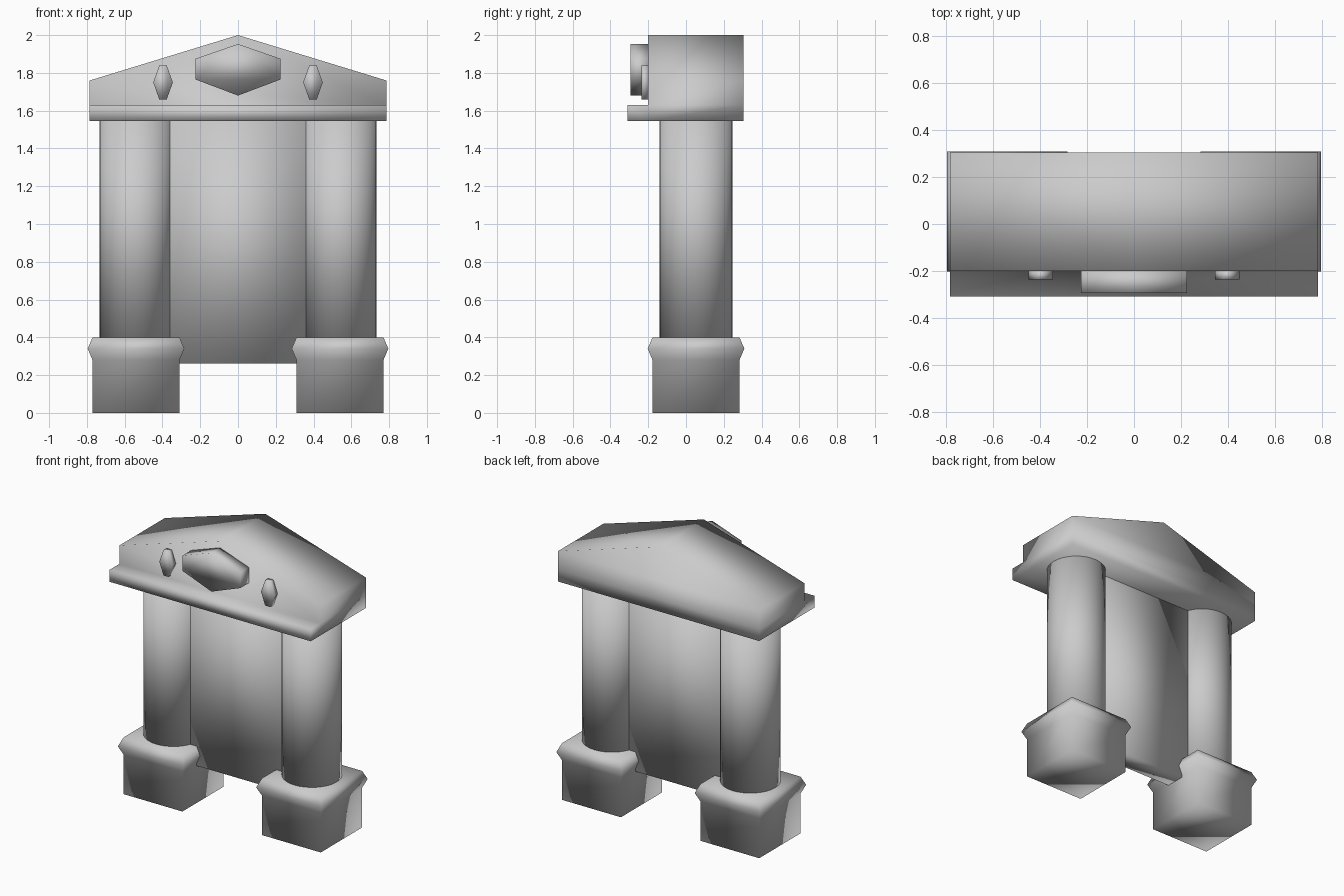
import bpy, bmesh, math
from mathutils import Vector

if "Cube" in bpy.data.objects:
    bpy.data.objects.remove(bpy.data.objects["Cube"])

COL_X, COL_Y = 0.54, 0.053


def finish(name, bm):
    """Turn a bmesh into a smooth-shaded object."""
    bmesh.ops.recalc_face_normals(bm, faces=bm.faces)
    for f in bm.faces:
        f.smooth = True
    me = bpy.data.meshes.new(name)
    bm.to_mesh(me)
    bm.free()
    ob = bpy.data.objects.new(name, me)
    bpy.context.collection.objects.link(ob)
    return ob


def prism(profile, y0, y1):
    """Extrude an (x, z) outline from y0 to y1."""
    bm = bmesh.new()
    face = bm.faces.new([bm.verts.new((x, y0, z)) for x, z in profile])
    res = bmesh.ops.extrude_face_region(bm, geom=[face], use_keep_orig=True)
    verts = [g for g in res["geom"] if isinstance(g, bmesh.types.BMVert)]
    bmesh.ops.translate(bm, verts=verts, vec=(0, y1 - y0, 0))
    bmesh.ops.recalc_face_normals(bm, faces=bm.faces)
    return bm


def square_loft(cx, cy, rings):
    """Stack square rings given as (half width, z) and cap both ends."""
    bm = bmesh.new()
    loops = [[bm.verts.new((cx + sx * h, cy + sy * h, z))
              for sx, sy in ((-1, -1), (1, -1), (1, 1), (-1, 1))]
             for h, z in rings]
    for a, b in zip(loops, loops[1:]):
        for i in range(4):
            j = (i + 1) % 4
            bm.faces.new((a[i], a[j], b[j], b[i]))
    bm.faces.new(loops[0])
    bm.faces.new(loops[-1])
    return bm


# Gabled pediment, with the strip below z = 1.63 pulled forward as a ledge
bm = prism([(-0.785, 1.545), (0.785, 1.545), (0.785, 1.76), (0, 2.0), (-0.785, 1.76)],
           -0.20, 0.305)
bmesh.ops.bisect_plane(bm, geom=bm.verts[:] + bm.edges[:] + bm.faces[:],
                       plane_co=(0, 0, 1.63), plane_no=(0, 0, 1))
strip = [f for f in bm.faces
         if f.calc_center_median().y < -0.19 and f.calc_center_median().z < 1.63]
res = bmesh.ops.extrude_face_region(bm, geom=strip)
bmesh.ops.translate(bm, vec=(0, -0.11, 0),
                    verts=[g for g in res["geom"] if isinstance(g, bmesh.types.BMVert)])
finish("pediment", bm)

# Central hexagonal ornament
finish("centre_ornament", prism(
    [(0, 1.68), (0.225, 1.765), (0.225, 1.875), (0, 1.953), (-0.225, 1.875), (-0.225, 1.765)],
    -0.295, -0.20))

# Back panel between the columns
finish("panel", prism([(-0.36, 0.262), (0.36, 0.262), (0.36, 1.545), (-0.36, 1.545)],
                      -0.018, 0.122))

for side, s in (("left", -1), ("right", 1)):
    # Flared square base
    finish(side + "_base", square_loft(
        s * COL_X, COL_Y, [(0.23, 0), (0.23, 0.28), (0.256, 0.34), (0.23, 0.40)]))

    # Round column
    bm = bmesh.new()
    bmesh.ops.create_cone(bm, cap_ends=True, segments=32, radius1=0.194, radius2=0.194,
                          depth=1.145)
    bmesh.ops.translate(bm, verts=bm.verts, vec=(s * COL_X, COL_Y, 0.9725))
    finish(side + "_column", bm)

    # Small side ornament
    finish(side + "_ornament", prism(
        [(s * 0.397 + x, z) for x, z in ((-0.02, 1.66), (0.02, 1.66), (0.052, 1.75),
                                         (0.02, 1.838), (-0.02, 1.838), (-0.052, 1.75))],
        -0.236, -0.20))
